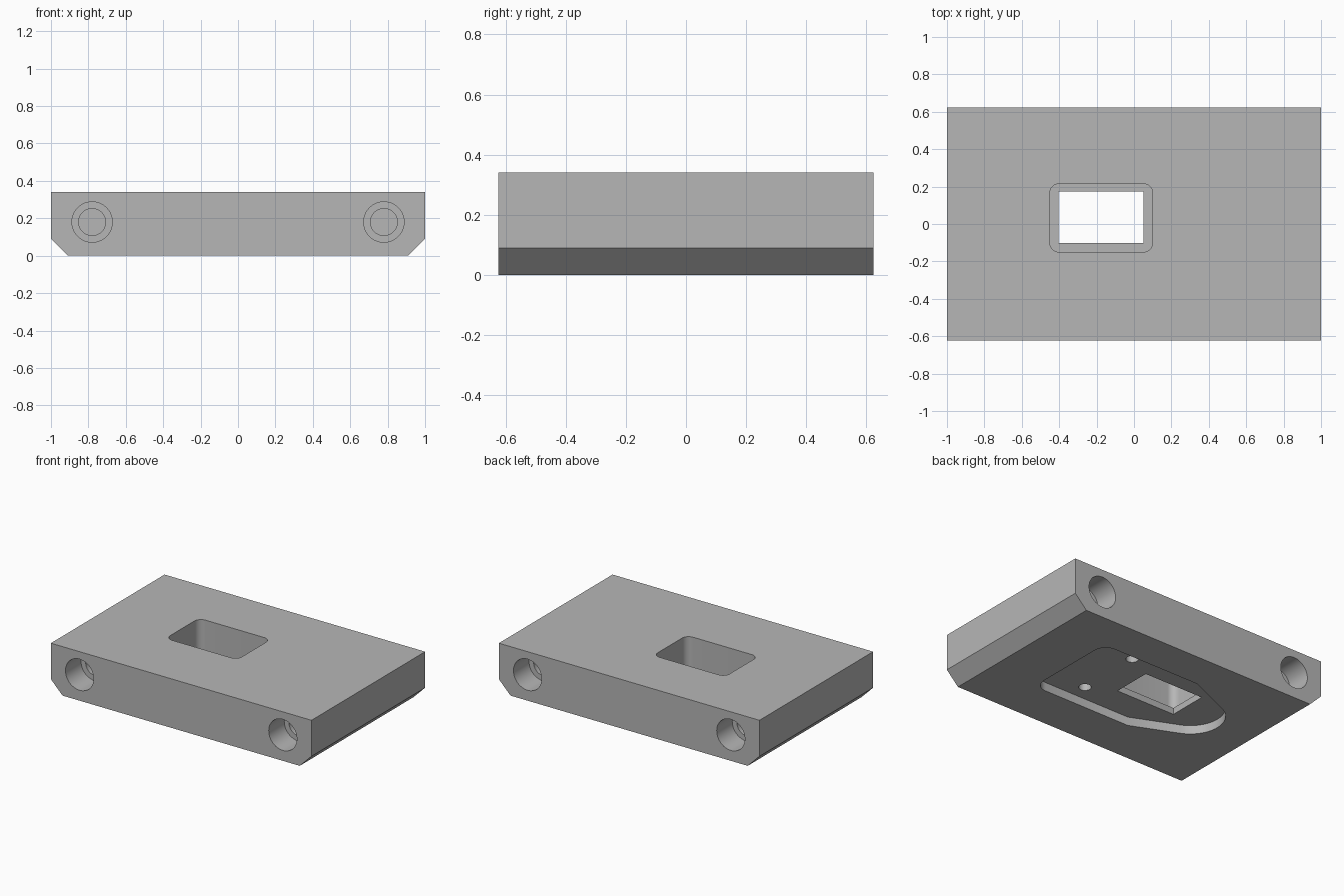
import bpy, bmesh
from math import cos, sin, pi, radians
from mathutils import Vector

default = bpy.data.objects.get("Cube")
if default:
    bpy.data.objects.remove(default, do_unlink=True)

grey = bpy.data.materials.new("plain grey")
grey.use_nodes = True
colour = (0.47, 0.47, 0.47, 1)
grey.diffuse_color = colour
grey.node_tree.nodes["Principled BSDF"].inputs["Base Color"].default_value = colour


def prism(name, profile, axis, low, high):
    """Extrude a 2D profile along y (profile in xz) or z (profile in xy)."""
    def place(p, h):
        return (p[0], h, p[1]) if axis == "y" else (p[0], p[1], h)
    bm = bmesh.new()
    face = bm.faces.new([bm.verts.new(place(p, low)) for p in profile])
    out = bmesh.ops.extrude_face_region(bm, geom=[face])
    verts = [v for v in out["geom"] if isinstance(v, bmesh.types.BMVert)]
    bmesh.ops.translate(bm, verts=verts, vec=Vector(place((0, 0), high - low)))
    bmesh.ops.recalc_face_normals(bm, faces=bm.faces)
    mesh = bpy.data.meshes.new(name)
    bm.to_mesh(mesh)
    bm.free()
    mesh.materials.append(grey)
    obj = bpy.data.objects.new(name, mesh)
    bpy.context.collection.objects.link(obj)
    return obj


def arc(cx, cy, r, start, end, steps):
    angles = [radians(start + (end - start) * i / steps) for i in range(steps + 1)]
    return [(cx + r * cos(a), cy + r * sin(a)) for a in angles]


def circle(cx, cy, r, steps=48):
    return arc(cx, cy, r, 0, 360, steps)[:-1]


def rectangle(x0, x1, y0, y1, r=0):
    if not r:
        return [(x0, y0), (x1, y0), (x1, y1), (x0, y1)]
    return (arc(x1 - r, y1 - r, r, 0, 90, 8) + arc(x0 + r, y1 - r, r, 90, 180, 8)
            + arc(x0 + r, y0 + r, r, 180, 270, 8) + arc(x1 - r, y0 + r, r, 270, 360, 8))


# Block with chamfered lower side edges
W, D, H, C = 1.0, 0.623, 0.34, 0.09
block = prism("mounting_block", [(C - W, 0), (W - C, 0), (W, C), (W, H), (-W, H), (-W, C)],
              "y", -D, D)


def cut(profile, axis, low, high):
    cutter = prism("cutter", profile, axis, low, high)
    cutter.hide_render = True
    mod = block.modifiers.new("cut", "BOOLEAN")
    mod.operation, mod.solver, mod.object = "DIFFERENCE", "EXACT", cutter
    bpy.context.view_layer.objects.active = block
    bpy.ops.object.modifier_apply(modifier=mod.name)
    bpy.data.objects.remove(cutter, do_unlink=True)


# Shield-shaped recess underneath, round at the narrow end
MID, HALF, FLOOR = 0.027, 0.337, 0.06
R = 0.09
recess = (arc(0.55 - R, MID + HALF - R, R, 0, 90, 10) + [(-0.21, MID + HALF)]
          + arc(-0.435, MID, 0.22, 113, 247, 28)
          + [(-0.21, MID - HALF)] + arc(0.55 - R, MID - HALF + R, R, 270, 360, 10))
cut(recess, "z", -0.1, FLOOR)

# Rounded pocket in the top, then the smaller window through its floor
cut(rectangle(-0.45, 0.1, -0.15, 0.215, 0.05), "z", 0.105, 0.5)
cut(rectangle(-0.405, 0.05, -0.101, 0.174), "z", 0.03, 0.2)

# Two small blind holes in the recess
for side in (-1, 1):
    cut(circle(0.234, 0.032 + side * 0.229, 0.04, 32), "z", 0.03, 0.2)

# Stepped blind holes at both ends of each long side
for end in (-1, 1):
    for x in (-0.78, 0.78):
        for radius, depth in ((0.108, 0.17), (0.072, 0.4)):
            low, high = sorted((end * (D + 0.1), end * (D - depth)))
            cut(circle(x, 0.18, radius), "y", low, high)

# Smooth round walls, keep hard edges
bpy.ops.object.select_all(action="DESELECT")
block.select_set(True)
bpy.context.view_layer.objects.active = block
bpy.ops.object.shade_smooth_by_angle(angle=radians(25))
